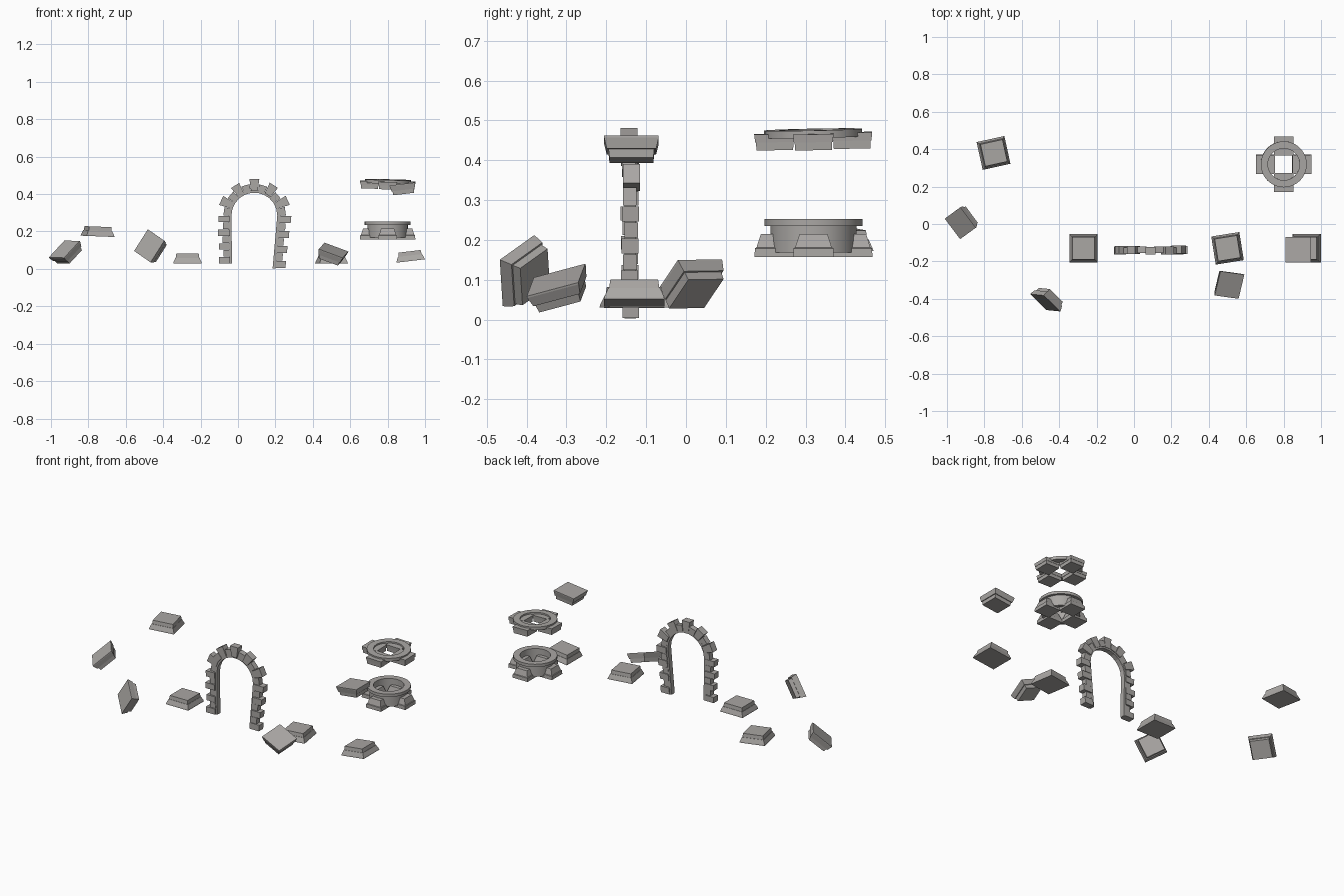
import bpy, bmesh, math, random
from mathutils import Vector, Matrix

random.seed(4)
cube = bpy.data.objects.get("Cube")
if cube:
    bpy.data.objects.remove(cube, do_unlink=True)

stone = bpy.data.materials.new("warm grey stone")
stone.use_nodes = True
stone.diffuse_color = (0.40, 0.385, 0.37, 1)
stone.node_tree.nodes["Principled BSDF"].inputs["Base Color"].default_value = stone.diffuse_color


def finish(name, bm, matrix=None):
    """Turn a bmesh into a named stone object."""
    bmesh.ops.recalc_face_normals(bm, faces=bm.faces)
    mesh = bpy.data.meshes.new(name)
    bm.to_mesh(mesh)
    bm.free()
    mesh.materials.append(stone)
    obj = bpy.data.objects.new(name, mesh)
    bpy.context.collection.objects.link(obj)
    if matrix:
        obj.matrix_world = matrix
    return obj


def stacked_square(bm, profile, offset=Vector((0, 0, 0)), turn=0.0):
    """Loft square sections given as (half width, height)."""
    rot = Matrix.Rotation(turn, 3, 'Z')
    rings = []
    for half, z in profile:
        corners = ((-half, -half), (half, -half), (half, half), (-half, half))
        rings.append([bm.verts.new(rot @ (Vector((x, y, z)) + offset)) for x, y in corners])
    for low, high in zip(rings, rings[1:]):
        for i in range(4):
            j = (i + 1) % 4
            bm.faces.new((low[i], low[j], high[j], high[i]))
    bm.faces.new(rings[0][::-1])
    bm.faces.new(rings[-1])


def ring(name, profile, matrix, sides=32):
    """Spin a closed (radius, height) profile round z."""
    bm = bmesh.new()
    loops = []
    for s in range(sides):
        a = math.tau * s / sides
        loops.append([bm.verts.new((r * math.cos(a), r * math.sin(a), z)) for r, z in profile])
    n = len(profile)
    for s in range(sides):
        a, b = loops[s], loops[(s + 1) % sides]
        for i in range(n):
            j = (i + 1) % n
            bm.faces.new((a[i], b[i], b[j], a[j]))
    obj = finish(name, bm, matrix)
    bpy.ops.object.select_all(action='DESELECT')
    obj.select_set(True)
    bpy.context.view_layer.objects.active = obj
    bpy.ops.object.shade_smooth_by_angle(angle=math.radians(30))


def placed(location, up, along):
    """Matrix whose z is up and whose x follows along."""
    z = Vector(up).normalized()
    x = Vector(along)
    x = (x - z * x.dot(z)).normalized()
    return Matrix.Translation(location) @ Matrix((x, z.cross(x), z)).transposed().to_4x4()


# Loose column bases and capitals
BASE = [(0.076, -0.026), (0.075, -0.02), (0.065, 0.004), (0.063, 0.004), (0.06, 0.026)]
CAPITAL = [(0.055, -0.027), (0.0575, -0.005), (0.062, -0.005), (0.0685, 0.022), (0.0685, 0.027)]

loose = [
    ("back_base", BASE, (-0.75, 0.38, 0.2), (0.04, 0, 1), (1, 0.22, 0)),
    ("left_base", BASE, (-0.27, -0.13, 0.055), (0, 0, 1), (1, 0, 0)),
    ("middle_base", BASE, (0.5, -0.13, 0.056), (0, 0, 1), (1, 0.16, 0)),
    ("right_base", BASE, (0.92, -0.13, 0.068), (-0.12, 0, 1), (1, 0, 0)),
    ("floating_capital", CAPITAL, (0.882, -0.137, 0.427), (-0.12, 0, 1), (1, 0, 0)),
    ("front_capital", CAPITAL, (0.503, -0.318, 0.075), (0.29, -0.31, 0.9), (1, -0.14, -0.37)),
    ("left_capital", CAPITAL, (-0.915, 0.015, 0.085), (-0.52, -0.4, 0.75), (0.81, 0.59, 0.88)),
    ("upright_capital", CAPITAL, (-0.46, -0.4, 0.115), (-0.55, -0.78, 0.3), (0.82, -0.8, -0.57)),
]
for name, profile, location, up, along in loose:
    bm = bmesh.new()
    stacked_square(bm, profile)
    finish(name, bm, placed(location, up, along))


# Round column pieces, each carried by four square blocks
def four_blocks(name, profile, matrix):
    bm = bmesh.new()
    for i in range(4):
        stacked_square(bm, profile, Vector((0.097, 0, 0)), i * math.pi / 2)
    finish(name, bm, matrix)


lower = Matrix.Translation((0.8, 0.32, 0.157))
four_blocks("lower_ring_blocks", [(0.051, 0), (0.05, 0.022), (0.046, 0.024), (0.035, 0.058)], lower)
ring("lower_ring_wall", [(0.086, 0.012), (0.108, 0.012), (0.108, 0.08), (0.086, 0.08)], lower)
ring("lower_ring_rim", [(0.085, 0.078), (0.123, 0.078), (0.123, 0.096), (0.085, 0.096)], lower)

upper = placed((0.8, 0.32, 0.428), (0.02, -0.02, 1), (1, 0, 0))
four_blocks("upper_ring_blocks", [(0.046, 0), (0.047, 0.02), (0.049, 0.02), (0.051, 0.04)], upper)
ring("upper_ring_rim", [(0.085, 0.03), (0.123, 0.03), (0.123, 0.049), (0.085, 0.049)], upper)

# Arch outline: frames of (inner point, outward direction) in the xz plane
LEG, ARC = 7, 11
RADIUS, SPRING = 0.1225, Vector((0.0875, 0, 0.285))
frames = []


def leg(start, end, outward):
    return [(Vector(start).lerp(Vector(end), i / LEG), Vector(outward)) for i in range(LEG)]


frames += leg((-0.032, 0, 0.028), (-0.035, 0, 0.285), (-1, 0, 0))
for i in range(ARC + 1):
    a = math.pi * (1 - i / ARC)
    out = Vector((math.cos(a), 0, math.sin(a)))
    frames.append((SPRING + out * RADIUS, out))
frames += leg((0.185, 0, 0.003), (0.21, 0, 0.285), (1, 0, 0))[::-1]

# Arch stones, alternating long and short
MIDDLE = len(frames) // 2 - 1
bm = bmesh.new()
for i, (first, second) in enumerate(zip(frames, frames[1:])):
    is_long = (i - MIDDLE) % 2 == 0
    length = 0.072 if is_long else 0.046
    length += random.uniform(-0.004, 0.004)
    depth = 0.021 if is_long else 0.017
    shift = -0.14 + random.uniform(-0.004, 0.004)
    corners = []
    for (p, n), (q, m) in ((first, second), (second, first)):
        for reach in (0.01, length):
            spot = (p + n * reach).lerp(q + m * reach, 0.03)
            for side in (-depth, depth):
                corners.append(bm.verts.new(spot + Vector((0, shift + side, 0))))
    bmesh.ops.convex_hull(bm, input=corners)
finish("arch_stones", bm)

# Thin lining on the inside of the arch
bm = bmesh.new()
sections = []
for p, n in frames:
    sections.append([bm.verts.new(p + n * reach + Vector((0, -0.14 + side, 0)))
                     for reach, side in ((0, -0.015), (0.016, -0.015), (0.016, 0.015), (0, 0.015))])
for a, b in zip(sections, sections[1:]):
    for i in range(4):
        j = (i + 1) % 4
        bm.faces.new((a[i], a[j], b[j], b[i]))
bm.faces.new(sections[0])
bm.faces.new(sections[-1][::-1])
finish("arch_lining", bm)
